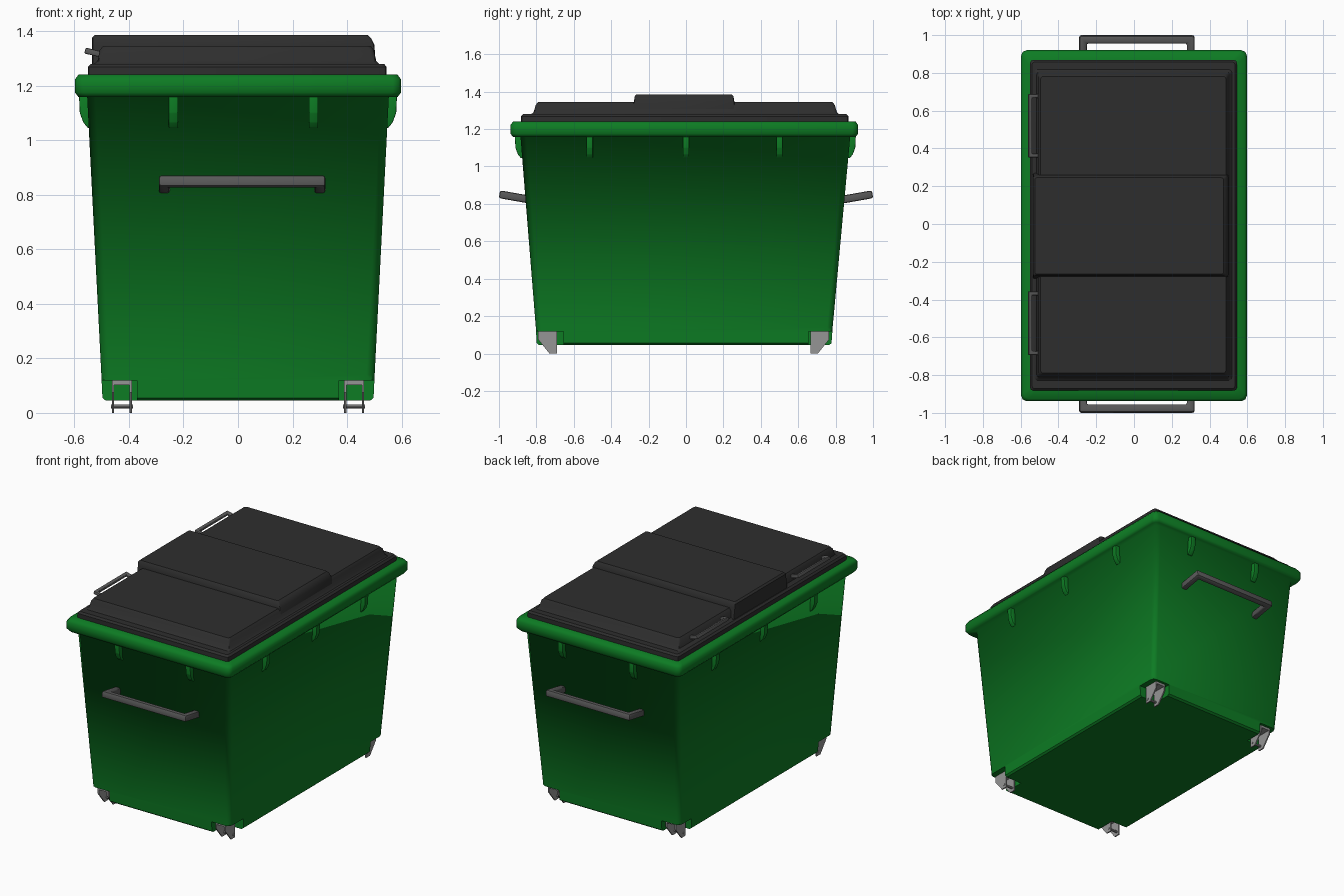
import bpy, bmesh
from math import radians, sin, cos, pi
from mathutils import Matrix, Vector

if "Cube" in bpy.data.objects:
    bpy.data.objects.remove(bpy.data.objects["Cube"], do_unlink=True)


def material(name, r, g, b):
    m = bpy.data.materials.new(name)
    m.use_nodes = True
    m.diffuse_color = (r, g, b, 1)
    m.node_tree.nodes["Principled BSDF"].inputs["Base Color"].default_value = (r, g, b, 1)
    return m


GREEN = material("green plastic", 0.004, 0.2, 0.017)
BLACK = material("black plastic", 0.027, 0.027, 0.027)
GREY = material("dark grey handle", 0.1, 0.1, 0.1)
STEEL = material("bare steel", 0.3, 0.3, 0.3)


def finish(name, bm, mat, angle=35):
    bmesh.ops.recalc_face_normals(bm, faces=bm.faces)
    me = bpy.data.meshes.new(name)
    bm.to_mesh(me)
    bm.free()
    ob = bpy.data.objects.new(name, me)
    bpy.context.collection.objects.link(ob)
    me.materials.append(mat)
    bpy.ops.object.select_all(action='DESELECT')
    ob.select_set(True)
    bpy.context.view_layer.objects.active = ob
    bpy.ops.object.shade_smooth_by_angle(angle=radians(angle))
    return ob


def loft(name, rings, mat, radius, steps=2, angle=35):
    """Stack of rounded rectangles, each (x0, x1, y0, y1, z), capped at both ends."""
    bm = bmesh.new()
    loops = []
    for x0, x1, y0, y1, z in rings:
        corners = [(x1 - radius, y1 - radius), (x0 + radius, y1 - radius),
                   (x0 + radius, y0 + radius), (x1 - radius, y0 + radius)]
        loops.append([bm.verts.new((cx + radius * cos(a), cy + radius * sin(a), z))
                      for q, (cx, cy) in enumerate(corners)
                      for a in [(q + i / steps) * pi / 2 for i in range(steps + 1)]])
    n = len(loops[0])
    for low, high in zip(loops, loops[1:]):
        for i in range(n):
            j = (i + 1) % n
            bm.faces.new((low[i], low[j], high[j], high[i]))
    bm.faces.new(loops[0][::-1])
    bm.faces.new(loops[-1])
    return finish(name, bm, mat, angle)


def prism(name, outline, width, matrix, mat, bevel=0.0):
    """Flat outline extruded along local z, centred, then placed by a matrix."""
    bm = bmesh.new()
    face = bm.faces.new([bm.verts.new((x, y, -width / 2)) for x, y in outline])
    new = bmesh.ops.extrude_face_region(bm, geom=[face])["geom"]
    bmesh.ops.translate(bm, vec=(0, 0, width),
                        verts=[v for v in new if isinstance(v, bmesh.types.BMVert)])
    if bevel:
        bmesh.ops.bevel(bm, geom=bm.edges[:], offset=bevel, segments=2,
                        profile=0.5, affect='EDGES')
    bm.transform(matrix)
    return finish(name, bm, mat)


def box(name, lo, hi, mat):
    lo, hi = Vector(lo), Vector(hi)
    bm = bmesh.new()
    bmesh.ops.create_cube(bm, size=1)
    bm.transform(Matrix.Translation((lo + hi) / 2) @ Matrix.Diagonal((hi - lo).to_4d()))
    return finish(name, bm, mat)


def turn(degrees, axis):
    return Matrix.Rotation(radians(degrees), 4, axis)


# Tapered tub with its rolled rim
body = loft("bin_body", [
    (-0.485, 0.485, -0.785, 0.765, 0.045),
    (-0.497, 0.497, -0.798, 0.778, 0.055),
    (-0.501, 0.501, -0.803, 0.784, 0.14),
    (-0.553, 0.553, -0.885, 0.878, 1.16),
    (-0.585, 0.585, -0.925, 0.907, 1.158),
    (-0.598, 0.598, -0.938, 0.92, 1.175),
    (-0.598, 0.598, -0.938, 0.92, 1.222),
    (-0.585, 0.585, -0.925, 0.907, 1.24),
    (-0.53, 0.53, -0.86, 0.845, 1.24)], GREEN, 0.03, angle=180)

# Corner notches for the caster brackets
for sx in (-1, 1):
    for sy in (-1, 1):
        a, b = Vector((sx * 0.37, sy * 0.655)), Vector((sx * 0.7, sy * 1.1))
        cutter = box("notch_cutter", (min(a.x, b.x), min(a.y, b.y), -0.1),
                     (max(a.x, b.x), max(a.y, b.y), 0.118), GREEN)
        mod = body.modifiers.new("notch", 'BOOLEAN')
        mod.operation, mod.solver, mod.object = 'DIFFERENCE', 'EXACT', cutter
        bpy.context.view_layer.objects.active = body
        bpy.ops.object.modifier_apply(modifier=mod.name)
        bpy.data.objects.remove(cutter, do_unlink=True)

# Crisp edges around the base, soft shading on the walls
bm = bmesh.new()
bm.from_mesh(body.data)
for f in bm.faces:
    f.smooth = True
for e in bm.edges:
    low = max(v.co.z for v in e.verts) < 0.2
    e.smooth = not (low and len(e.link_faces) == 2 and e.calc_face_angle(0) > 0.6)
bm.to_mesh(body.data)
bm.free()

# Lid: base slab, stepped panel and raised centre
loft("lid_base", [
    (-0.55, 0.545, -0.882, 0.868, 1.235),
    (-0.55, 0.545, -0.882, 0.868, 1.268),
    (-0.54, 0.535, -0.872, 0.858, 1.28)], BLACK, 0.015)
loft("lid_panel", [
    (-0.53, 0.52, -0.83, 0.82, 1.278),
    (-0.515, 0.507, -0.815, 0.807, 1.29),
    (-0.507, 0.498, -0.803, 0.795, 1.33),
    (-0.495, 0.487, -0.79, 0.782, 1.345)], BLACK, 0.015)
loft("lid_raised_centre", [
    (-0.535, 0.505, -0.29, 0.27, 1.278),
    (-0.535, 0.5, -0.278, 0.258, 1.35),
    (-0.535, 0.487, -0.274, 0.254, 1.375),
    (-0.525, 0.474, -0.265, 0.245, 1.386)], BLACK, 0.01)


# Handles: a bracket-shaped bar, tilted upward away from the wall
def handle(name, length, depth, thick, height, spot, facing, tilt, bevel):
    h, t = length / 2, thick
    outline = [(-h, 0), (-h, depth), (h, depth), (h, 0),
               (h - t, 0), (h - t, depth - t), (t - h, depth - t), (t - h, 0)]
    place = Matrix.Translation(spot) @ turn(facing, 'Z') @ turn(tilt, 'X')
    prism(name, outline, height, place, GREY, bevel)


handle("front_handle", 0.61, 0.17, 0.04, 0.042, (0.015, -0.83, 0.822), 180, 10, 0.01)
handle("back_handle", 0.61, 0.17, 0.04, 0.042, (0.015, 0.83, 0.822), 0, 10, 0.01)
for label, y in (("front", -0.525), ("back", 0.52)):
    handle(label + "_lid_handle", 0.335, 0.073, 0.02, 0.022,
           (-0.49, y, 1.311), 90, 14, 0.005)


# Ribs below the rim
def rib(name, spot, facing):
    outline = [(-0.03, 1.165), (0.028, 1.165), (0.025, 1.1), (0.012, 1.065),
               (-0.004, 1.045), (-0.03, 1.045)]
    prism(name, outline, 0.034,
          Matrix.Translation(spot) @ turn(facing, 'Z') @ turn(90, 'X'), GREEN, 0.003)


for y in (-0.515, 0, 0.5):
    rib("left_rib", (0.555, y, 0), 0)
    rib("right_rib", (-0.555, y, 0), 180)
for x in (-0.237, 0.277):
    rib("front_rib", (x, -0.887, 0), -90)
    rib("back_rib", (x, 0.88, 0), 90)

# Caster brackets: two cheeks, a top plate and an axle in each corner
cheek = [(0.69, 0.115), (0.79, 0.115), (0.79, 0.075), (0.73, 0), (0.69, 0)]
for sx, side in ((1, "left"), (-1, "right")):
    for sy, end, shift in ((-1, "front", 0), (1, "back", -0.025)):
        name = end + "_" + side + "_caster_"
        for x in (0.393, 0.458):
            prism(name + "cheek", cheek, 0.008,
                  Matrix.Translation((sx * x, sy * shift, 0)) @ turn(90 * sy, 'Z')
                  @ turn(90, 'X'), STEEL)
        ys = sorted((sy * (0.69 + shift), sy * (0.79 + shift)))
        box(name + "plate", (sx * 0.4255 - 0.036, ys[0], 0.103),
            (sx * 0.4255 + 0.036, ys[1], 0.119), STEEL)
        bm = bmesh.new()
        bmesh.ops.create_cone(bm, cap_ends=True, segments=10, radius1=0.008,
                              radius2=0.008, depth=0.08)
        bm.transform(Matrix.Translation((sx * 0.4255, sy * (0.708 + shift), 0.024))
                     @ turn(90, 'Y'))
        finish(name + "axle", bm, STEEL)
